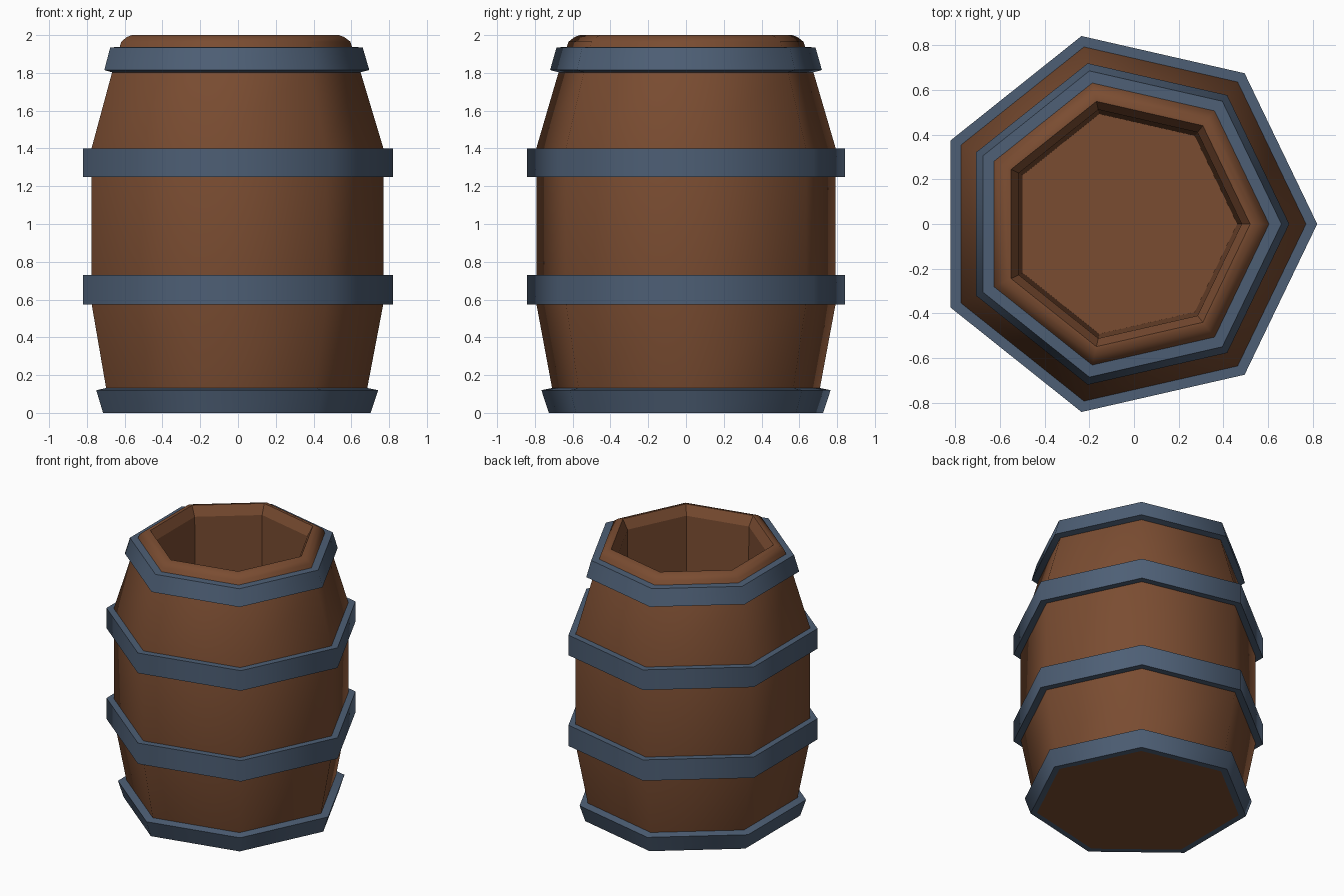
import bpy, bmesh, math

if "Cube" in bpy.data.objects:
    bpy.data.objects.remove(bpy.data.objects["Cube"])

SIDES = 7
CX = -0.043  # heptagon centre, so that its bounds are centred on x = 0


def material(name, rgb):
    m = bpy.data.materials.new(name)
    m.diffuse_color = (*rgb, 1.0)
    m.use_nodes = True
    m.node_tree.nodes["Principled BSDF"].inputs["Base Color"].default_value = m.diffuse_color
    return m


wood = material("brown_wood", (0.195, 0.073, 0.031))
iron = material("blue_iron", (0.075, 0.114, 0.178))


def lathe(name, profile, mat, closed=False, cap=None, smooth=True):
    """Spin (radius, z) points into a seven-sided shell."""
    bm = bmesh.new()
    rings = []
    for r, z in profile:
        rings.append([bm.verts.new((CX + r * math.cos(2 * math.pi * i / SIDES),
                                    r * math.sin(2 * math.pi * i / SIDES), z))
                      for i in range(SIDES)])
    pairs = list(zip(rings, rings[1:]))
    if closed:
        pairs.append((rings[-1], rings[0]))
    for a, b in pairs:
        for i in range(SIDES):
            j = (i + 1) % SIDES
            bm.faces.new((a[i], a[j], b[j], b[i]))
    if cap == "start":
        bm.faces.new(rings[0][::-1])
    if cap == "end":
        bm.faces.new(rings[-1])
    me = bpy.data.meshes.new(name)
    bm.to_mesh(me)
    bm.free()
    ob = bpy.data.objects.new(name, me)
    bpy.context.collection.objects.link(ob)
    me.materials.append(mat)
    if smooth:
        bpy.ops.object.select_all(action='DESELECT')
        ob.select_set(True)
        bpy.context.view_layer.objects.active = ob
        bpy.ops.object.shade_smooth_by_angle(angle=math.radians(58))
    return ob


# Outer staves with the base and rounded rim
lathe("barrel_body", [(0.70, 0), (0.727, 0.13), (0.813, 0.58), (0.813, 1.40),
                      (0.693, 1.80), (0.638, 1.965), (0.605, 1.99),
                      (0.577, 2.0), (0.563, 2.0)], wood, cap="start")

# Hollow inside: chamfered lip, wall and floor
lathe("barrel_inside", [(0.563, 2.0), (0.525, 1.93), (0.505, 0.25)],
      wood, cap="end", smooth=False)

# Two straight middle hoops
for name, z0, z1 in (("lower_middle_hoop", 0.575, 0.73),
                     ("upper_middle_hoop", 1.25, 1.40)):
    lathe(name, [(0.80, z0), (0.863, z0), (0.863, z1), (0.80, z1)],
          iron, closed=True)

# Tilted end hoops
lathe("bottom_hoop", [(0.695, 0), (0.745, 0), (0.785, 0.12), (0.72, 0.133)],
      iron, closed=True)
lathe("top_hoop", [(0.68, 1.80), (0.738, 1.815), (0.703, 1.935), (0.645, 1.937)],
      iron, closed=True)
